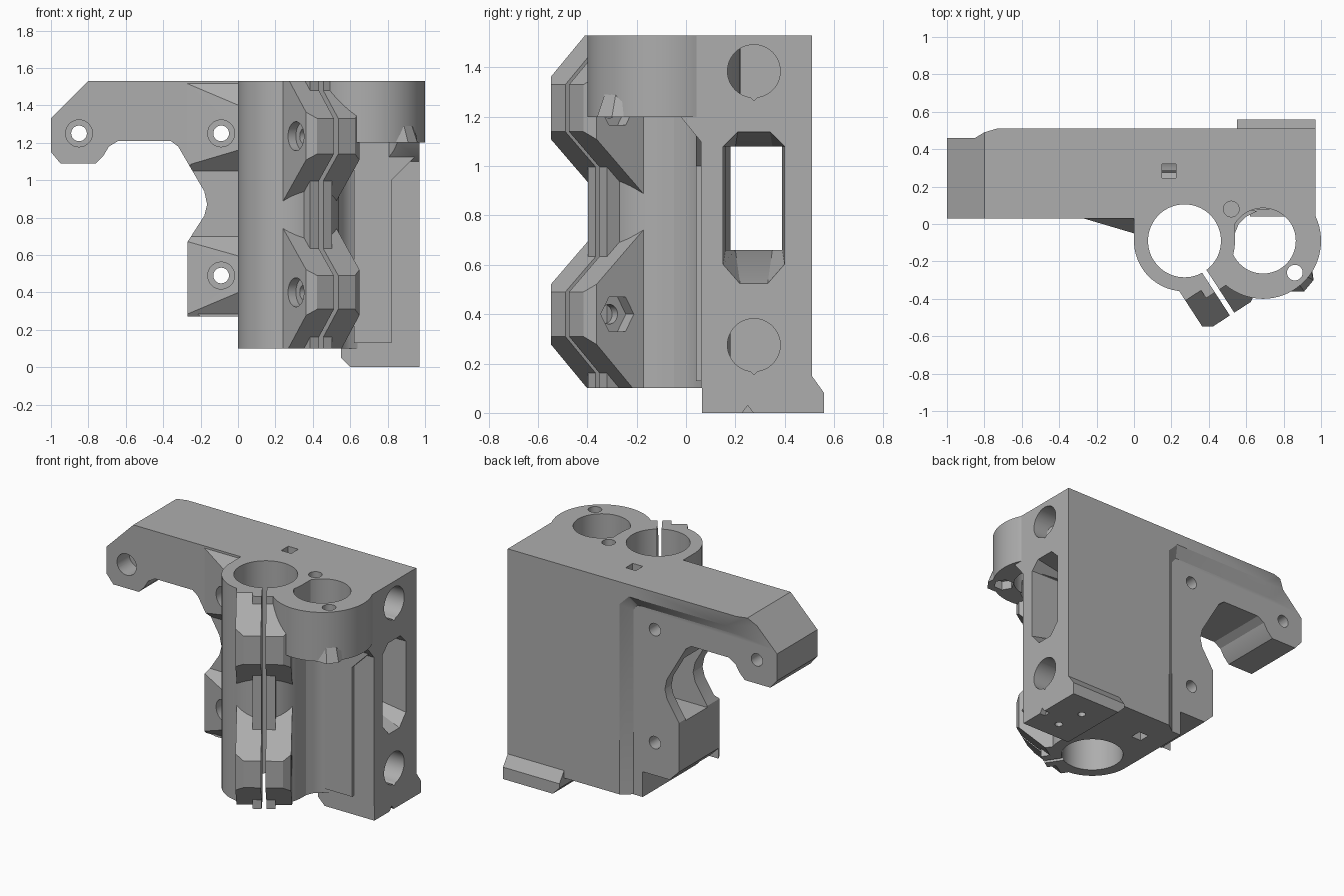
import bpy, bmesh, math
from mathutils import Matrix

if "Cube" in bpy.data.objects:
    bpy.data.objects.remove(bpy.data.objects["Cube"], do_unlink=True)

grey = bpy.data.materials.new("plastic_grey")
grey.use_nodes = True
COLOUR = (0.42, 0.42, 0.42, 1)
grey.diffuse_color = COLOUR
grey.node_tree.nodes["Principled BSDF"].inputs["Base Color"].default_value = COLOUR

BEARING = (0.27, -0.09)
ROD = (0.69, -0.09)
# Clamp frame: local x points out along the slit, local y crosses it
CLAMP = Matrix.Translation((*BEARING, 0)) @ Matrix.Rotation(math.radians(-57), 4, "Z")
parts = []


def prism(name, pts, axis, a, b, pts2=None, frame=None, keep=True):
    """Extrude a profile along an axis, optionally tapering to a second profile."""
    place = {"x": lambda p, t: (t, p[0], p[1]),
             "y": lambda p, t: (p[0], t, p[1]),
             "z": lambda p, t: (p[0], p[1], t)}[axis]
    bm = bmesh.new()
    lo = [bm.verts.new(place(p, a)) for p in pts]
    hi = [bm.verts.new(place(p, b)) for p in (pts2 or pts)]
    bm.faces.new(lo)
    bm.faces.new(hi)
    n = len(lo)
    for i in range(n):
        j = (i + 1) % n
        bm.faces.new((lo[i], lo[j], hi[j], hi[i]))
    bmesh.ops.recalc_face_normals(bm, faces=bm.faces)
    if frame:
        bm.transform(frame)
    mesh = bpy.data.meshes.new(name)
    bm.to_mesh(mesh)
    bm.free()
    mesh.materials.append(grey)
    ob = bpy.data.objects.new(name, mesh)
    bpy.context.scene.collection.objects.link(ob)
    if keep:
        parts.append(ob)
    return ob


def rect(u0, u1, v0, v1):
    return [(u0, v0), (u1, v0), (u1, v1), (u0, v1)]


def circle(c, r, n=48):
    return [(c[0] + r * math.cos(math.tau * i / n), c[1] + r * math.sin(math.tau * i / n))
            for i in range(n)]


def cut(targets, *args, **kw):
    """Subtract a prism from each target, then discard the cutter."""
    tool = prism("cutter", *args, keep=False, **kw)
    tool.hide_render = True
    for ob in targets:
        mod = ob.modifiers.new("cut", "BOOLEAN")
        mod.operation = "DIFFERENCE"
        mod.solver = "EXACT"
        mod.object = tool
        bpy.context.view_layer.objects.active = ob
        bpy.ops.object.modifier_apply(modifier=mod.name)
    bpy.data.objects.remove(tool, do_unlink=True)


# Motor arm, with a wedge that runs into the bearing holder
arm = prism("motor_arm", [
    (-1, 1.15), (-0.95, 1.09), (-0.76, 1.09), (-0.72, 1.13), (-0.69, 1.18), (-0.64, 1.21),
    (-0.36, 1.21), (-0.32, 1.18), (-0.18, 0.94), (-0.165, 0.87), (-0.18, 0.81),
    (-0.27, 0.67), (-0.27, 0.34), (-0.2, 0.27), (0.05, 0.27), (0.05, 1.53),
    (-0.8, 1.53), (-1, 1.33)], "y", 0.03, 0.51)
wedge = prism("arm_wedge", [(-0.27, 0.04), (-0.27, 0.03), (0, -0.05), (0.05, -0.05), (0.05, 0.04)],
              "z", 0.27, 1.53)
cut([wedge], [(0.04, 1.6), (0.04, 1.53), (-0.1, 1.33), (-0.1, 1.6)], "x", -0.4, 0.2)
cut([wedge], [(0.04, 0.2), (0.04, 0.27), (-0.1, 0.47), (-0.1, 0.2)], "x", -0.4, 0.2)
cut([wedge], [(-0.36, 1.2), (-0.31, 1.2), (-0.17, 0.93), (-0.17, 0.8),
              (-0.27, 0.67), (-0.36, 0.67)], "y", -0.2, 0.2)
cut([arm, wedge], [(-0.15, 0.5), (0.06, 0.7), (0.06, 1.05), (-0.15, 1.26)], "x", -0.5, 0.2)
for x, z in [(-0.85, 1.25), (-0.09, 1.25), (-0.09, 0.49)]:
    cut([arm, wedge], circle((x, z), 0.042, 24), "y", -0.3, 0.7)
    cut([arm, wedge], circle((x, z), 0.072, 32), "y", -0.3, 0.16)

# Rod block and its foot
block = prism("rod_block", rect(0, 0.97, 0.1, 1.53), "y", 0.06, 0.51)
foot = prism("block_foot", [(0.065, 0), (0.56, 0), (0.56, 0.08), (0.51, 0.15), (0.065, 0.15)],
             "x", 0.55, 0.97)
cut([foot], [(0.5, -0.05), (0.65, -0.05), (0.5, 0.1)], "y", -0.1, 0.7)
cut([foot], [(0.22, -0.01), (0.25, 0.03), (0.28, -0.01)], "x", 0.93, 1.1)
for c in [(0.76, 0.39), (0.79, 0.2)]:
    cut([foot], circle(c, 0.025, 16), "z", -0.1, 0.12)

# Motor recess across the back
cut([arm, block],
    [(0.07, -0.1), (0.07, 1.34), (0.04, 1.38), (-0.75, 1.38), (-0.9, 1.53), (-0.9, 1.7),
     (-1.2, 1.7), (-1.2, -0.1)], "y", 0.46, 0.511,
    pts2=[(0.14, -0.1), (0.14, 1.38), (0.07, 1.45), (-0.65, 1.45), (-0.73, 1.53), (-0.73, 1.7),
          (-1.2, 1.7), (-1.2, -0.1)])

# Belt slot and teardrop rod sockets
cut([arm, block], rect(0.16, 0.39, 0.66, 1.08), "x", -0.6, 1.2)
cut([block], [(0.16, 0.66), (0.2, 0.66), (0.35, 0.66), (0.39, 0.66), (0.39, 1.08), (0.35, 1.08),
              (0.2, 1.08), (0.16, 1.08)], "x", 0.6, 0.98,
    pts2=[(0.15, 0.6), (0.22, 0.52), (0.33, 0.52), (0.4, 0.6), (0.4, 1.08), (0.34, 1.14),
          (0.21, 1.14), (0.15, 1.08)])
for z in (1.385, 0.275):
    drop = circle((0.275, z), 0.107)
    drop[36] = (0.275, z - 0.12)
    cut([block], drop, "x", 0.05, 1.2)
for z0, z1 in [(-0.1, 0.25), (1.4, 1.7)]:
    cut([block], rect(0.15, 0.225, 0.245, 0.32), "z", z0, z1)

# Front rib with its flared top, and gusset under the rod ring
prism("front_rib", [(0.62, 0.13), (0.82, 0.13), (0.82, 1.0), (0.97, 1.15), (0.97, 1.2),
                    (0.62, 1.2)], "y", 0.04, 0.08)
prism("ring_gusset", [(0.08, 1.09), (0.06, 1.1), (-0.03, 1.21), (0.08, 1.21)], "x", 0.62, 0.97)

# Bearing holder with its web back to the block
holder = prism("bearing_holder", circle(BEARING, 0.27, 72), "z", 0.1, 1.53)
prism("holder_web", rect(0, 0.54, -0.09, 0.1), "z", 0.1, 1.53)
prism("web_fillet", [(0.5, -0.1), (0.535, -0.06), (0.56, 0.0), (0.6, 0.04), (0.66, 0.07),
                     (0.5, 0.08)], "z", 0.1, 1.25)
prism("slit_rib", rect(0.15, 0.32, -0.07, 0.07), "z", 0.1, 1.53, frame=CLAMP)

# Clamp lugs with bevelled ends, screw holes and nut pockets
lugs = []
for name, z0, z1, pts in [
        ("upper_clamp_lug", 1.14, 1.33, [(0.18, 0.86), (0.18, 1.53), (0.27, 1.53)]),
        ("lower_clamp_lug", 0.31, 0.49, [(0.18, 0.77), (0.18, 0.1), (0.26, 0.1)])]:
    end = [(0.467, z1), (0.467, z0)]
    if z0 < 1:
        end.reverse()
    lug = prism(name, pts + end, "y", -0.17, 0.17, frame=CLAMP)
    for s in (-1, 1):
        cut([lug], [(0.415, 0.2 * s), (0.5, 0.2 * s), (0.5, 0.07 * s)], "z", 0, 1.7, frame=CLAMP)
    lugs.append(lug)

# Ring for the smooth rod, with a nut boss at its corner
ring = prism("rod_ring", circle(ROD, 0.31, 72), "z", 1.2, 1.53)
prism("ring_web", rect(0.5, 0.97, -0.09, 0.1), "z", 1.2, 1.53)
boss = prism("nut_boss", [(0.78, -0.33), (0.84, -0.36), (0.91, -0.36), (0.96, -0.3), (0.95, -0.22),
                          (0.82, -0.22)], "z", 1.2, 1.32,
             pts2=[(0.78, -0.33), (0.84, -0.34), (0.88, -0.32), (0.92, -0.28), (0.94, -0.22),
                   (0.82, -0.22)])
cut([ring, boss], circle((0.86, -0.26), 0.065, 6), "z", 1.1, 1.26)
cut([ring, boss], circle((0.86, -0.26), 0.042, 24), "z", 1.1, 1.7)

# Bores, slit and cross holes shared by neighbouring parts
front = parts[parts.index(holder) - 2:]
cut(front + [block, wedge], circle(BEARING, 0.195, 72), "z", -0.1, 1.7)
upper = [p for p in parts if p.name in ("rod_ring", "ring_web", "ring_gusset", "rod_block",
                                        "upper_clamp_lug", "nut_boss")]
cut(upper, circle(ROD, 0.175, 72), "z", 1.05, 1.7)
cut(front + [block], circle((0.52, 0.08), 0.042, 24), "z", 1.3, 1.7)
cut(front, rect(0.1, 0.7, -0.014, 0.014), "z", -0.1, 1.7, frame=CLAMP)
for z in (1.235, 0.4):
    c = (0.335, z)
    cut(lugs, circle(c, 0.04, 24), "y", -0.3, 0.3, frame=CLAMP)
    cut(lugs, circle(c, 0.078, 32), "y", -0.3, -0.12, frame=CLAMP)
    cut(lugs + [ring], circle(c, 0.08, 6), "y", 0.11, 0.27, frame=CLAMP)

# Smooth curved walls, keep edges crisp
bpy.ops.object.select_all(action="DESELECT")
for ob in parts:
    ob.select_set(True)
bpy.context.view_layer.objects.active = block
bpy.ops.object.shade_smooth_by_angle(angle=math.radians(25))
